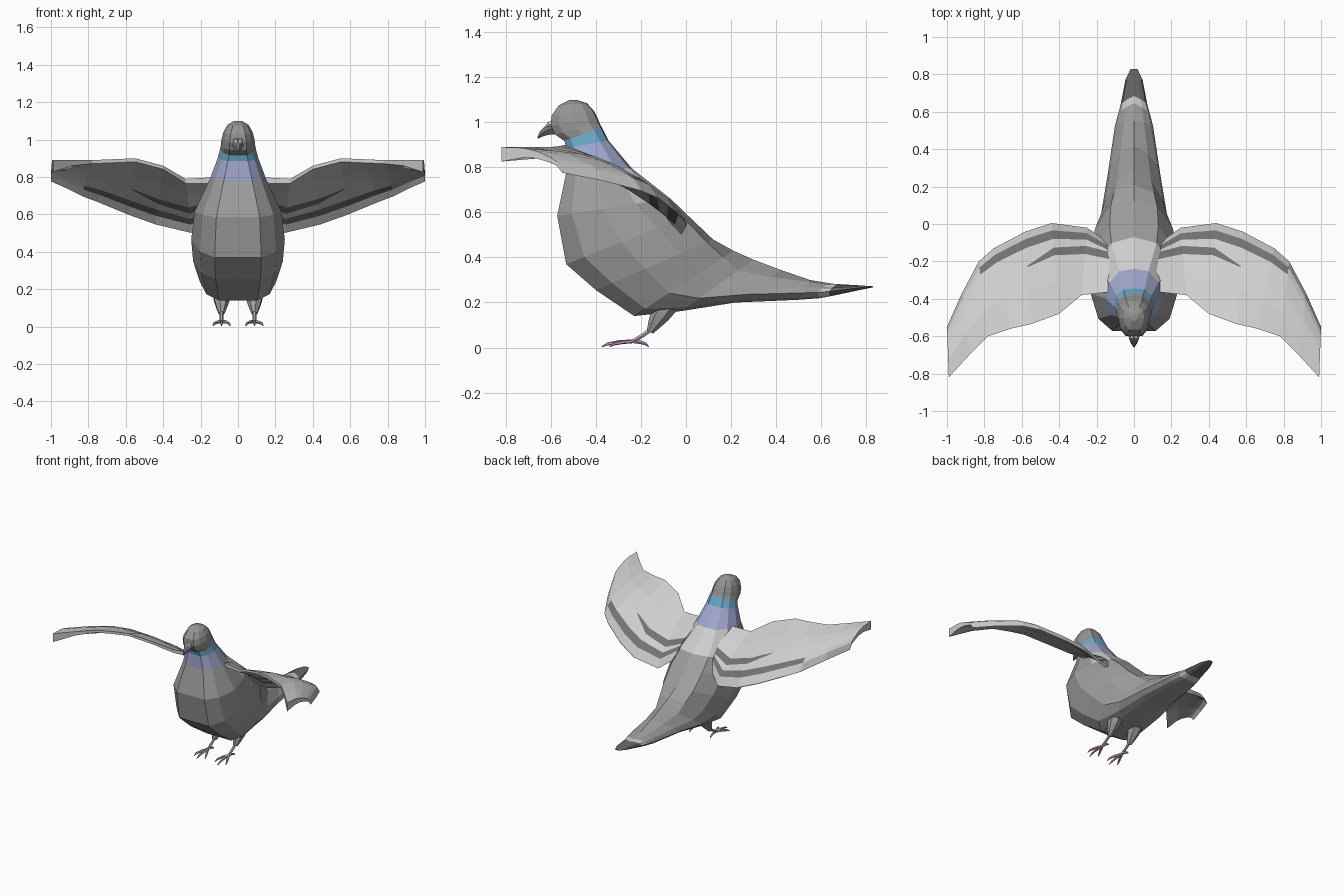
import bpy, bmesh, math
from mathutils import Vector

if "Cube" in bpy.data.objects:
    bpy.data.objects.remove(bpy.data.objects["Cube"])


def mat(name, r, g, b):
    m = bpy.data.materials.new(name)
    m.diffuse_color = (r, g, b, 1)
    m.use_nodes = True
    m.node_tree.nodes["Principled BSDF"].inputs["Base Color"].default_value = m.diffuse_color
    return m


GREY = mat("body_grey", .34, .34, .34)
LIGHT = mat("pale_grey", .62, .62, .62)
HEAD = mat("head_grey", .30, .30, .295)
DARK = mat("band_grey", .17, .17, .17)
TAIL = mat("tail_dark", .14, .14, .14)
LAV = mat("lavender", .36, .40, .62)
TEAL = mat("teal", .15, .41, .60)
PINK = mat("leg_pink", .60, .39, .54)
BEAK = mat("beak_dark", .18, .18, .18)


def finish(name, bm, mats, mirror=False):
    bmesh.ops.recalc_face_normals(bm, faces=bm.faces)
    me = bpy.data.meshes.new(name)
    bm.to_mesh(me)
    bm.free()
    for m in mats:
        me.materials.append(m)
    ob = bpy.data.objects.new(name, me)
    bpy.context.collection.objects.link(ob)
    if mirror:
        ob.modifiers.new("mirror", 'MIRROR').use_clip = False
    return ob


def tube(bm, points, radii, sides=6):
    """Loft a round tube through the points."""
    pts = [Vector(p) for p in points]
    rings = []
    for i, p in enumerate(pts):
        d = (pts[min(i + 1, len(pts) - 1)] - pts[max(i - 1, 0)]).normalized()
        side = d.cross(Vector((0, 0, 1)) if abs(d.z) < .9 else Vector((0, 1, 0))).normalized()
        up = side.cross(d)
        rings.append([bm.verts.new(p + radii[i] * (side * math.cos(a) + up * math.sin(a)))
                      for a in (2 * math.pi * k / sides for k in range(sides))])
    bm.faces.new(rings[0])
    bm.faces.new(rings[-1])
    for a, b in zip(rings, rings[1:]):
        for k in range(sides):
            n = (k + 1) % sides
            bm.faces.new((a[k], a[n], b[n], b[k]))


# Body: back y, back z, front y, front z, half width, place of the widest point
RINGS = [
    (-.485, 1.10, -.515, 1.10, .02, .5),
    (-.44, 1.085, -.565, 1.075, .055, .5),
    (-.41, 1.052, -.597, 1.03, .078, .5),
    (-.393, 1.02, -.60, .985, .088, .5),
    (-.383, .995, -.58, .945, .092, .5),
    (-.374, .978, -.54, .917, .096, .5),
    (-.345, .92, -.53, .885, .108, .5),
    (-.24, .795, -.53, .785, .150, .55),
    (-.07, .662, -.572, .585, .232, .6),
    (.01, .585, -.532, .37, .250, .55),
    (.12, .48, -.40, .255, .240, .58),
    (.21, .43, -.23, .14, .205, .65),
    (.30, .39, -.02, .162, .175, .75),
    (.42, .345, .22, .20, .140, .75),
    (.55, .30, .50, .212, .103, .65),
    (.645, .284, .61, .219, .085, .6),
    (.685, .281, .66, .228, .072, .6),
    (.77, .276, .77, .255, .046, .5),
    (.83, .272, .83, .267, .018, .5),
]
SECTION = [(0, 0), (.04, .52), (.25, .87), (.55, 1), (.85, .82), (1, .5)]
BODY_MATS = [GREY, HEAD, TEAL, LAV, LIGHT, TAIL]
bm = bmesh.new()
rings = []
for i, (yb, zb, yf, zf, w, f) in enumerate(RINGS):
    power = math.log(f) / math.log(.55)
    half = [(s ** power, x) for s, x in SECTION]
    loop = half + [(s, -x) for s, x in reversed(half[1:])]
    sweep = .035 if i in (15, 16) else 0  # chevron on the tail band
    rings.append([bm.verts.new((x * w, yb + (yf - yb) * s - sweep * abs(x), zb + (zf - zb) * s))
                  for s, x in loop])
bm.faces.new(rings[0]).material_index = 1
bm.faces.new(rings[-1]).material_index = 5
N = len(rings[0])
for i, (a, b) in enumerate(zip(rings, rings[1:])):
    for k in range(N):
        fc = bm.faces.new((a[k], a[(k + 1) % N], b[(k + 1) % N], b[k]))
        on_back = k < 2 or k >= N - 2
        if i < 5:
            fc.material_index = 1
        elif i == 5:
            fc.material_index = 2
        elif i == 6:
            fc.material_index = 3
        elif (i == 7 and on_back) or i == 15:
            fc.material_index = 4
        elif i > 15:
            fc.material_index = 5
finish("body", bm, BODY_MATS)

# Wings: front edge, trailing edge, front thickness, start and end of the inner band
SPAN = [
    ((.10, -.36, .80), (.15, -.09, .58), .03, .21, .36),
    ((.28, -.38, .79), (.25, -.02, .505), .02, .27, .39),
    ((.40, -.48, .86), (.44, .005, .55), .015, .27, .355),
    ((.55, -.535, .90), (.58, -.04, .60), .015, .37, .385),
    ((.66, -.56, .895), (.75, -.13, .67), .015, .35, .45),
    ((.78, -.60, .89), (.83, -.20, .70), .015, .35, .45),
    ((.88, -.70, .89), (.92, -.37, .745), .025, .35, .45),
    ((.99, -.82, .89), (1.0, -.55, .78), .06, .35, .45),
]
bm = bmesh.new()
top, low = [], []
for front, back, thick, b0, b1 in SPAN:
    F, B = Vector(front), Vector(back)
    # Chord fraction from the trailing edge and lift of the upper skin
    chord = [(0, 0), (.08, .035), (.175, .042), (b0, .045), (b1, .045), (.65, .035), (1, 0)]
    top.append([bm.verts.new(B.lerp(F, t) + Vector((0, 0, h))) for t, h in chord])
    low.append([bm.verts.new(B.lerp(F, t) + Vector((0, 0, h * .6 - .004 - thick * t * t)))
                for t, h in chord])
C = len(chord)
for i in range(len(SPAN) - 1):
    for j in range(C - 1):
        band = (j == 1 and i < 5) or (j == 3 and i < 3)
        for g in (top, low):
            fc = bm.faces.new((g[i][j], g[i + 1][j], g[i + 1][j + 1], g[i][j + 1]))
            fc.material_index = 1 if band else 0
    for j in (0, C - 1):
        bm.faces.new((top[i][j], low[i][j], low[i + 1][j], top[i + 1][j]))
for i in (0, -1):
    for j in range(C - 1):
        bm.faces.new((top[i][j], top[i][j + 1], low[i][j + 1], low[i][j]))
finish("wings", bm, [LIGHT, DARK], True)

# Beak with a pale fleshy base
bm = bmesh.new()
tube(bm, [(0, -.57, .975), (0, -.61, .968), (0, -.64, .95), (0, -.658, .93)],
     [.034, .027, .016, .003])
finish("beak", bm, [BEAK])
bm = bmesh.new()
tube(bm, [(.012, -.585, .992), (.012, -.607, .990), (.010, -.625, .976)], [.018, .015, .004])
finish("beak_base", bm, [LIGHT], True)

# Feathered thighs
bm = bmesh.new()
tube(bm, [(.088, -.08, .20), (.088, -.115, .145), (.088, -.14, .105), (.088, -.16, .07)],
     [.055, .045, .031, .016], 7)
finish("thighs", bm, [GREY], True)

# Shanks and toes ending in claws
bm = bmesh.new()
ankle = (.088, -.235, .028)
tube(bm, [(.088, -.15, .085), (.088, -.19, .055), ankle], [.012, .010, .010])
for dx, dy in ((0, -.14), (-.046, -.105), (.046, -.105), (0, .07)):
    knuckle = (ankle[0] + dx * .5, ankle[1] + dy * .45, .024)
    toe = (ankle[0] + dx * .88, ankle[1] + dy * .8, .016)
    claw = (ankle[0] + dx, ankle[1] + dy, .003)
    tube(bm, [ankle, knuckle, toe, claw], [.009, .009, .007, .002], 5)
finish("legs_and_feet", bm, [PINK], True)
